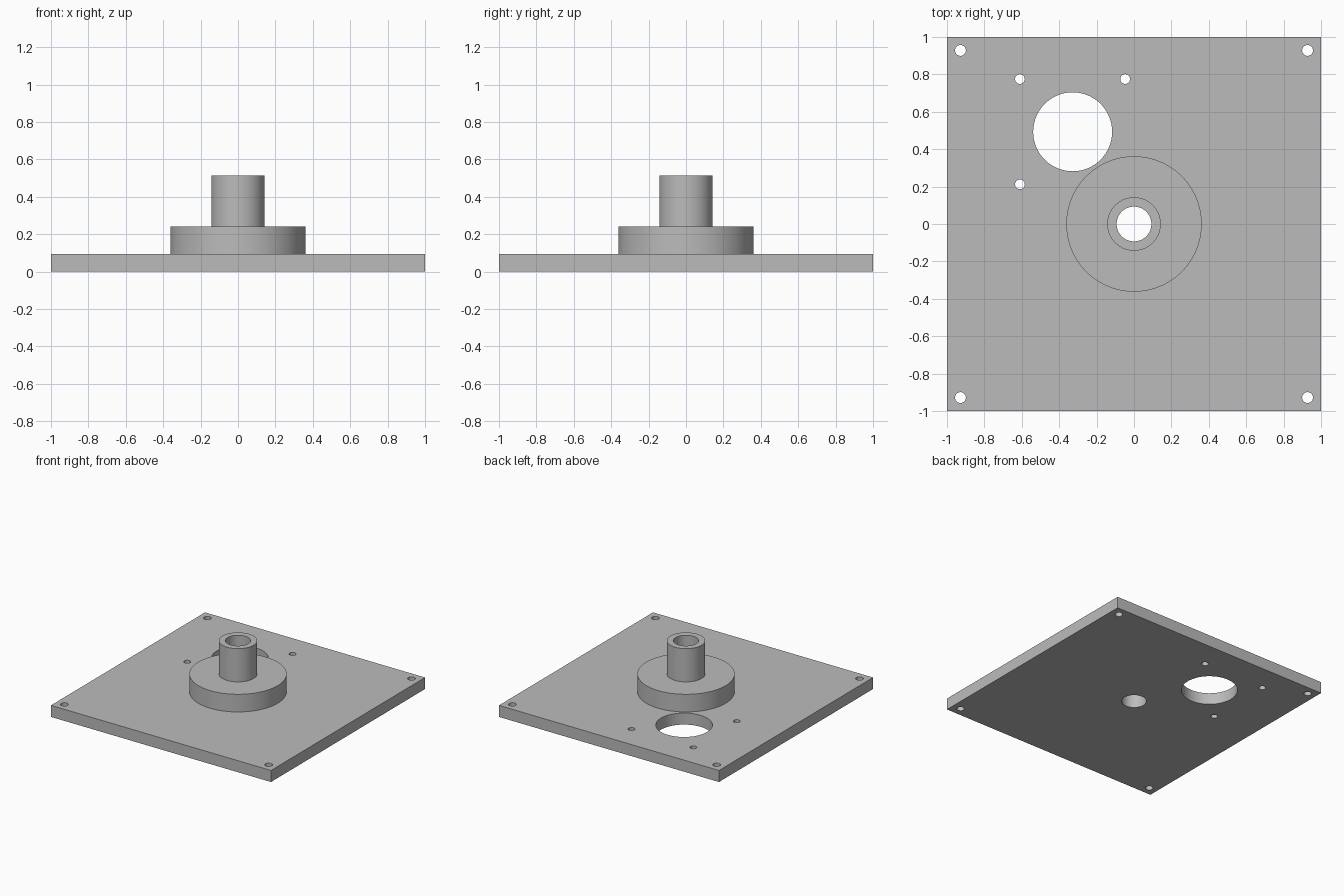
import bpy, bmesh
from math import cos, sin, tau, radians

cube = bpy.data.objects.get("Cube")
if cube:
    bpy.data.objects.remove(cube, do_unlink=True)

PLATE_TOP, FLANGE_TOP, TUBE_TOP = 0.095, 0.24, 0.513
FLANGE_R, TUBE_R, BORE_R = 0.362, 0.143, 0.093
SIDES = 96

grey = bpy.data.materials.new("machined_grey")
grey.use_nodes = True
colour = (0.5, 0.5, 0.5, 1)
grey.diffuse_color = colour
grey.node_tree.nodes["Principled BSDF"].inputs["Base Color"].default_value = colour


def finish(bm, name):
    bmesh.ops.recalc_face_normals(bm, faces=bm.faces)
    mesh = bpy.data.meshes.new(name)
    bm.to_mesh(mesh)
    bm.free()
    mesh.materials.append(grey)
    obj = bpy.data.objects.new(name, mesh)
    bpy.context.collection.objects.link(obj)
    bpy.ops.object.select_all(action='DESELECT')
    obj.select_set(True)
    bpy.context.view_layer.objects.active = obj
    bpy.ops.object.shade_smooth_by_angle(angle=radians(30))


def loop(bm, points):
    verts = [bm.verts.new((x, y, 0)) for x, y in points]
    for a, b in zip(verts, verts[1:] + verts[:1]):
        bm.edges.new((a, b))


def circle(cx, cy, r, n):
    return [(cx + r * cos(tau * i / n), cy + r * sin(tau * i / n)) for i in range(n)]


# Base plate: square outline with bore, motor opening and screw holes
bm = bmesh.new()
loop(bm, [(-1, -1), (1, -1), (1, 1), (-1, 1)])
loop(bm, circle(0, 0, BORE_R, SIDES))
loop(bm, circle(-0.328, 0.493, 0.211, SIDES))
for x in (-0.928, 0.928):
    for y in (-0.928, 0.928):
        loop(bm, circle(x, y, 0.029, 32))
for x, y in ((-0.61, 0.775), (-0.047, 0.775), (-0.61, 0.212)):
    loop(bm, circle(x, y, 0.026, 32))
bmesh.ops.triangle_fill(bm, edges=bm.edges[:], use_beauty=True, normal=(0, 0, 1))
bottom = bm.faces[:]
top = bmesh.ops.extrude_face_region(bm, geom=bottom, use_keep_orig=True)["geom"]
bmesh.ops.translate(bm, vec=(0, 0, PLATE_TOP),
                    verts=[v for v in top if isinstance(v, bmesh.types.BMVert)])
finish(bm, "base_plate")

# Flanged hub: stepped profile turned around the bore
bm = bmesh.new()
profile = [(FLANGE_R, PLATE_TOP), (FLANGE_R, FLANGE_TOP), (TUBE_R, FLANGE_TOP),
           (TUBE_R, TUBE_TOP), (BORE_R, TUBE_TOP), (BORE_R, PLATE_TOP)]
verts = [bm.verts.new((r, 0, z)) for r, z in profile]
edges = [bm.edges.new(pair) for pair in zip(verts, verts[1:] + verts[:1])]
bmesh.ops.spin(bm, geom=verts + edges, cent=(0, 0, 0), axis=(0, 0, 1),
               angle=tau, steps=SIDES, use_merge=True)
bmesh.ops.remove_doubles(bm, verts=bm.verts, dist=0.0001)
finish(bm, "flanged_hub")
